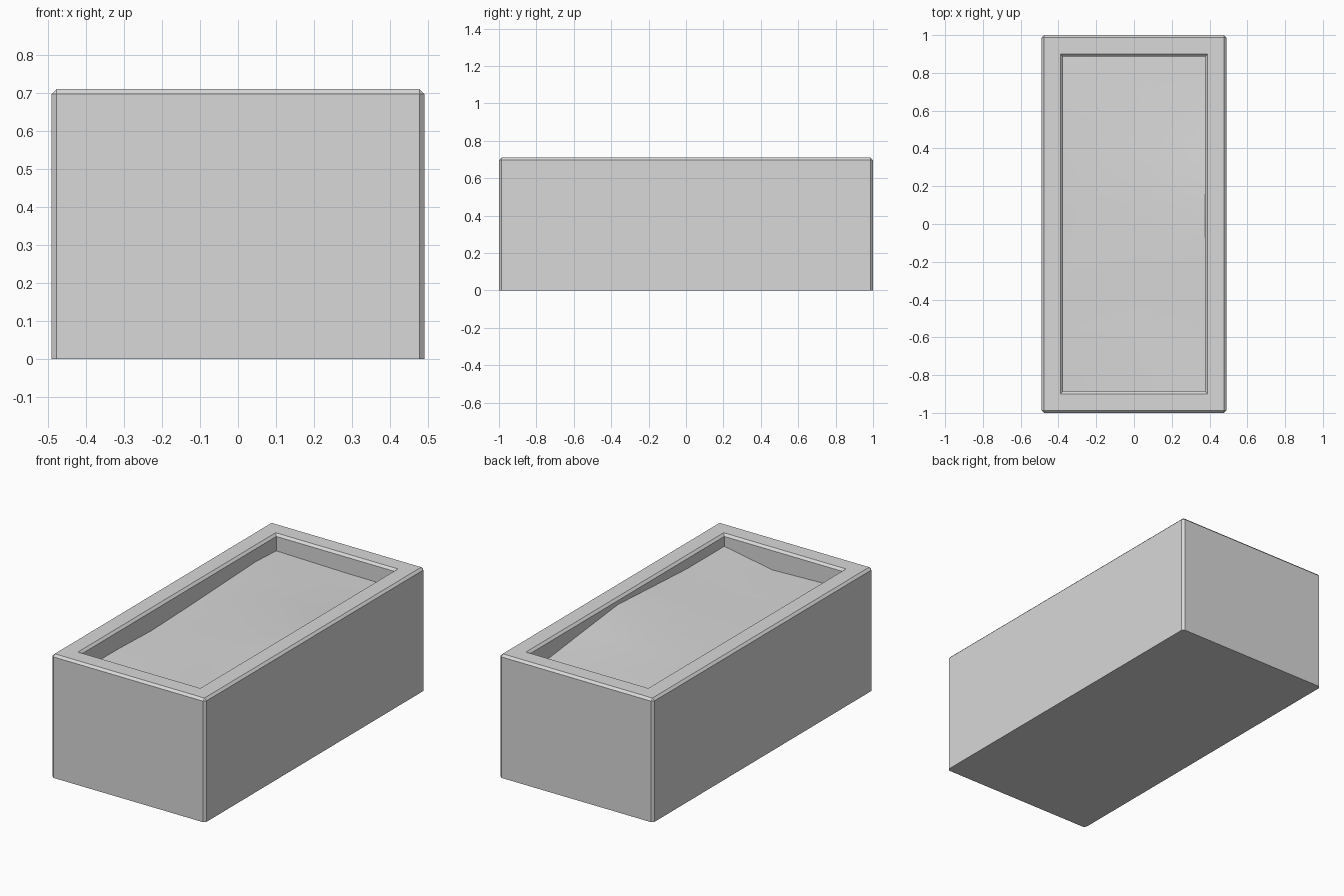
import bpy, bmesh

cube = bpy.data.objects.get("Cube")
if cube:
    bpy.data.objects.remove(cube, do_unlink=True)

HALF_X, HALF_Y, HEIGHT = 0.49, 1.0, 0.71
WALL, CHAMFER = 0.113, 0.013
IN_X, IN_Y = HALF_X - WALL, HALF_Y - WALL


def make_material(name, rgb):
    mat = bpy.data.materials.new(name)
    mat.use_nodes = True
    mat.diffuse_color = (*rgb, 1)
    mat.node_tree.nodes["Principled BSDF"].inputs["Base Color"].default_value = (*rgb, 1)
    return mat


def make_object(name, bm, mat):
    bmesh.ops.recalc_face_normals(bm, faces=bm.faces)
    mesh = bpy.data.meshes.new(name)
    bm.to_mesh(mesh)
    bm.free()
    mesh.materials.append(mat)
    obj = bpy.data.objects.new(name, mesh)
    bpy.context.collection.objects.link(obj)
    return obj


grey = make_material("light grey", (0.69, 0.69, 0.69))

# Planter box: block with a recess in the top and chamfered edges
bm = bmesh.new()
bmesh.ops.create_cube(bm, size=1)
for v in bm.verts:
    v.co = (v.co.x * 2 * HALF_X, v.co.y * 2 * HALF_Y, (v.co.z + 0.5) * HEIGHT)
bm.normal_update()
top = max(bm.faces, key=lambda f: f.calc_center_median().z)
bmesh.ops.inset_region(bm, faces=[top], thickness=WALL, use_even_offset=True)
well = bmesh.ops.extrude_discrete_faces(bm, faces=[top])["faces"][0]
for v in well.verts:
    v.co.z = 0.3


def is_chamfered(edge):
    a, b = (v.co for v in edge.verts)
    on_top = min(a.z, b.z) > HEIGHT - 0.001
    outer = all(abs(p.x) > HALF_X - 0.001 for p in (a, b))
    upright = abs(a.z - b.z) > 0.5
    rim = abs(a.x - b.x) < 0.001 or abs(a.y - b.y) < 0.001
    return (on_top and rim) or (upright and outer)


bmesh.ops.bevel(bm, geom=[e for e in bm.edges if is_chamfered(e)],
                offset=CHAMFER, offset_type='OFFSET', segments=1, affect='EDGES')
# Keep the rim chamfer equally wide on both sides of each edge
make_object("planter_box", bm, grey)

# Soil: uneven surface, heights run left to right for each row from front to back
columns = (-IN_X, 0.07, IN_X)
rows = [
    (-IN_Y, (0.600, 0.586, 0.640)),
    (-0.55, (0.598, 0.605, 0.640)),
    (-0.25, (0.588, 0.615, 0.656)),
    (0.08, (0.598, 0.635, 0.674)),
    (0.40, (0.611, 0.630, 0.640)),
    (0.70, (0.623, 0.615, 0.606)),
    (IN_Y, (0.614, 0.605, 0.604)),
]
bm = bmesh.new()
grid = [[bm.verts.new((x, y, z)) for x, z in zip(columns, heights)]
        for y, heights in rows]
for near, far in zip(grid, grid[1:]):
    for i in range(len(columns) - 1):
        bm.faces.new((near[i], near[i + 1], far[i + 1], far[i]))
soil = make_object("soil", bm, grey)
if soil.data.polygons[0].normal.z < 0:
    soil.data.flip_normals()
bpy.context.view_layer.objects.active = soil
soil.select_set(True)
bpy.ops.object.shade_smooth()
